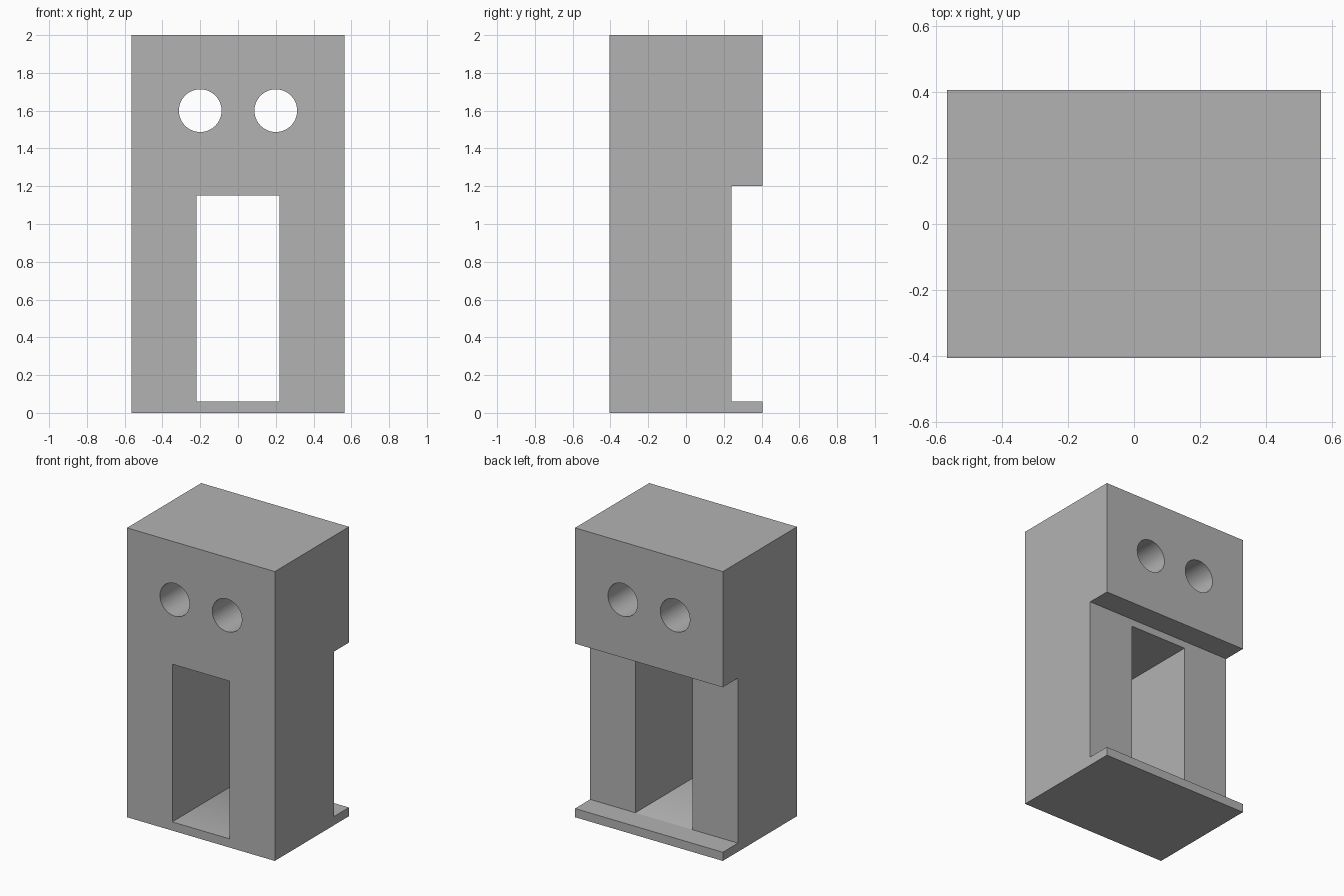
import bpy, bmesh, math
from mathutils import Matrix

cube = bpy.data.objects.get("Cube")
if cube:
    bpy.data.objects.remove(cube, do_unlink=True)

HALF_W, HALF_D, HEIGHT = 0.565, 0.405, 2.0
FLOOR, LEDGE, BACK = 0.06, 1.2, 0.24      # base top, head underside, recessed back wall

grey = bpy.data.materials.new("plain grey")
grey.use_nodes = True
colour = (0.45, 0.45, 0.45, 1)
grey.diffuse_color = colour
grey.node_tree.nodes["Principled BSDF"].inputs["Base Color"].default_value = colour


def add_object(name, bm):
    bmesh.ops.recalc_face_normals(bm, faces=bm.faces[:])
    mesh = bpy.data.meshes.new(name)
    bm.to_mesh(mesh)
    bm.free()
    mesh.materials.append(grey)
    obj = bpy.data.objects.new(name, mesh)
    bpy.context.collection.objects.link(obj)
    return obj


# Body: side profile with the back recess, extruded across the width
bm = bmesh.new()
profile = [(-HALF_D, 0), (HALF_D, 0), (HALF_D, FLOOR), (BACK, FLOOR),
           (BACK, LEDGE), (HALF_D, LEDGE), (HALF_D, HEIGHT), (-HALF_D, HEIGHT)]
side = bm.faces.new([bm.verts.new((-HALF_W, y, z)) for y, z in profile])
extruded = bmesh.ops.extrude_face_region(bm, geom=[side])["geom"]
bmesh.ops.translate(bm, vec=(2 * HALF_W, 0, 0),
                    verts=[v for v in extruded if isinstance(v, bmesh.types.BMVert)])
body = add_object("tower_body", bm)

# Doorway cutter
door_top = 1.15
bm = bmesh.new()
bmesh.ops.create_cube(bm, size=1, matrix=Matrix.Translation((0, 0, (FLOOR + door_top) / 2))
                      @ Matrix.Diagonal((0.438, 1.2, door_top - FLOOR, 1)))
cutters = [add_object("doorway_cutter", bm)]

# Round hole cutters, running front to back
for name, x in (("left", 0.2), ("right", -0.2)):
    bm = bmesh.new()
    bmesh.ops.create_cone(bm, cap_ends=True, segments=64, radius1=0.113, radius2=0.113, depth=1.2,
                          matrix=Matrix.Translation((x, 0, 1.6)) @ Matrix.Rotation(math.pi / 2, 4, "X"))
    cutters.append(add_object(name + "_hole_cutter", bm))

# Cut the openings, then discard the cutters
bpy.ops.object.select_all(action="DESELECT")
body.select_set(True)
bpy.context.view_layer.objects.active = body
for cutter in cutters:
    cutter.hide_render = True
    cut = body.modifiers.new(cutter.name, "BOOLEAN")
    cut.operation = "DIFFERENCE"
    cut.solver = "EXACT"
    cut.object = cutter
    bpy.ops.object.modifier_apply(modifier=cut.name)
    bpy.data.objects.remove(cutter, do_unlink=True)

bpy.ops.object.shade_smooth_by_angle(angle=math.radians(30))
